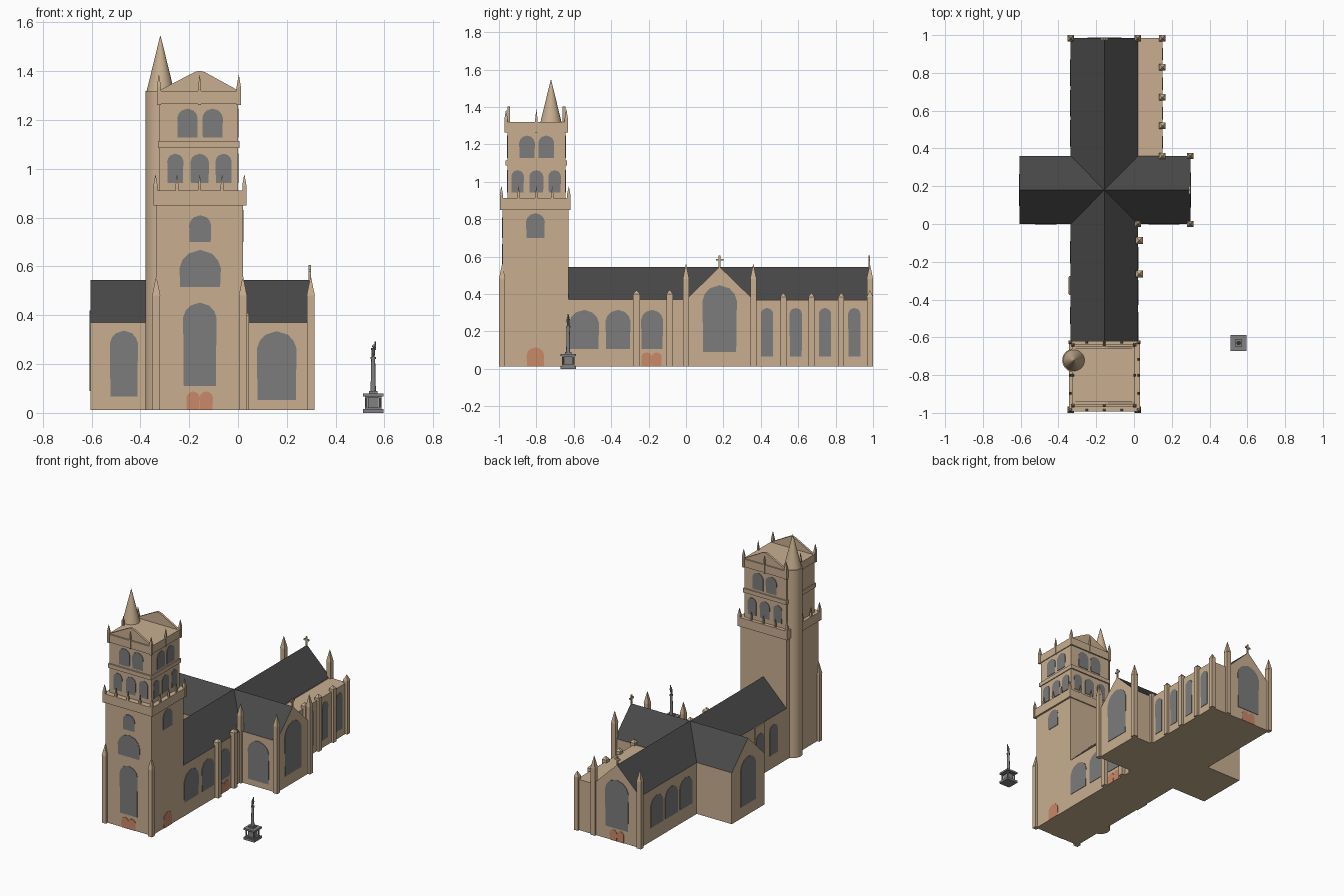
import bpy, bmesh, math
from mathutils import Vector, Matrix

if "Cube" in bpy.data.objects:
    bpy.data.objects.remove(bpy.data.objects["Cube"])


def material(name, r, g, b):
    m = bpy.data.materials.new(name)
    m.diffuse_color = (r, g, b, 1)
    m.use_nodes = True
    m.node_tree.nodes["Principled BSDF"].inputs["Base Color"].default_value = m.diffuse_color
    return m


STONE = material("stone", 0.58, 0.43, 0.28)
SLATE = material("slate", 0.065, 0.065, 0.065)
GLASS = material("glass", 0.2, 0.2, 0.2)
DOOR = material("door_red", 0.58, 0.25, 0.14)
METAL = material("monument_grey", 0.22, 0.22, 0.22)
G = 0.012                       # building ground level
CX, CY, TY = -0.157, 0.18, -0.80  # nave axis, transept axis, tower centre


def finish(name, bm, *mats):
    bmesh.ops.recalc_face_normals(bm, faces=bm.faces[:])
    me = bpy.data.meshes.new(name)
    bm.to_mesh(me)
    bm.free()
    for m in mats:
        me.materials.append(m)
    ob = bpy.data.objects.new(name, me)
    bpy.context.collection.objects.link(ob)
    return ob


def add_box(bm, x0, x1, y0, y1, z0, z1):
    mid = Vector(((x0 + x1) / 2, (y0 + y1) / 2, (z0 + z1) / 2))
    mat = Matrix.Translation(mid) @ Matrix.Diagonal((x1 - x0, y1 - y0, z1 - z0, 1))
    bmesh.ops.create_cube(bm, size=1, matrix=mat)


def box(name, *dims, mat=STONE):
    bm = bmesh.new()
    add_box(bm, *dims)
    return finish(name, bm, mat)


def add_cone(bm, x, y, z0, z1, r0, r1, n, turn=0):
    mat = Matrix.Translation((x, y, (z0 + z1) / 2)) @ Matrix.Rotation(turn, 4, 'Z')
    bmesh.ops.create_cone(bm, cap_ends=True, segments=n, radius1=r0, radius2=r1,
                          depth=z1 - z0, matrix=mat)


def prism(name, profile, axis, a, b, mat, roof=None):
    """Extrude a (u, z) profile along x or y; sloping faces may get a roof material."""
    bm = bmesh.new()
    place = (lambda u, t, z: (t, u, z)) if axis == 'x' else (lambda u, t, z: (u, t, z))
    face = bm.faces.new([bm.verts.new(place(u, a, z)) for u, z in profile])
    ext = bmesh.ops.extrude_face_region(bm, geom=[face])
    move = Vector(place(0, b - a, 0))
    bmesh.ops.translate(bm, vec=move, verts=[v for v in ext['geom'] if isinstance(v, bmesh.types.BMVert)])
    bmesh.ops.recalc_face_normals(bm, faces=bm.faces[:])
    if roof:
        for f in bm.faces:
            if 0.2 < f.normal.z < 0.98:
                f.material_index = 1
    return finish(name, bm, mat, *([roof] if roof else []))


def arch(name, side, plane, u0, u1, z0, z1, mat=GLASS):
    """Thin pointed-arch panel on a wall; side is '+x', '-x', '+y' or '-y'."""
    c, w = (u0 + u1) / 2, u1 - u0
    h = z1 - z0
    k = min(0.45 * w, 0.6 * h)
    half = [(0.48, z0), (0.5, z1 - k), (0.43, z1 - 0.55 * k), (0.28, z1 - 0.2 * k)]
    pts = [(c + s * w, z) for s, z in half] + [(c, z1)] + [(c - s * w, z) for s, z in reversed(half)]
    d = 0.003 if side[0] == '+' else -0.003
    return prism(name, pts, side[1], plane - d, plane + d, mat)


def pinnacle(name, x, y, z0, z1, tip, size):
    """Square shaft with a small cap and a pyramid spire."""
    bm = bmesh.new()
    s = size / 2
    add_box(bm, x - s, x + s, y - s, y + s, z0, z1)
    add_cone(bm, x, y, z1, tip, s * 1.5, 0.001, 4, math.pi / 4)
    return finish(name, bm, STONE)


def cross(name, x, y, z, axis):
    bm = bmesh.new()
    a, t = 0.02, 0.005
    add_box(bm, x - t, x + t, y - t, y + t, z - 0.01, z + 0.06)
    ax, ay = (a, t) if axis == 'x' else (t, a)
    add_box(bm, x - ax, x + ax, y - ay, y + ay, z + 0.033, z + 0.043)
    return finish(name, bm, STONE)


def house(c, half):
    return [(c - half, G), (c + half, G), (c + half, 0.37), (c, 0.545), (c - half, 0.37)]


# Nave, transept and side aisle
prism("nave", house(CX, 0.178), 'y', -0.64, 0.985, STONE, SLATE)
prism("transept", house(CY, 0.18), 'x', -0.605, 0.298, STONE, SLATE)
box("aisle", 0.0, 0.15, 0.35, 0.985, G, 0.365)
box("west_wall_pier", -0.343, -0.33, -0.375, -0.275, G, 0.37)

# Tower stages with bands
for name, x0, x1, y0, y1, z0, z1 in [
        ("tower_shaft", -0.335, 0.02, -0.98, -0.628, G, 0.85),
        ("tower_cornice", -0.345, 0.033, -0.993, -0.62, 0.85, 0.912),
        ("belfry", -0.322, 0.0, -0.955, -0.645, 0.91, 1.09),
        ("belfry_band", -0.328, 0.006, -0.966, -0.636, 1.086, 1.114),
        ("tower_top", -0.322, 0.0, -0.955, -0.645, 1.11, 1.27),
        ("tower_parapet", -0.328, 0.006, -0.966, -0.636, 1.265, 1.32)]:
    box(name, x0, x1, y0, y1, z0, z1)
gable = [(-0.325, 1.3), (0.003, 1.3), (0.003, 1.32), (CX + 0.02, 1.397), (CX, 1.402),
         (CX - 0.02, 1.397), (-0.325, 1.32)]
for name, y in (("tower_gable_front", -0.955), ("tower_gable_back", -0.66)):
    prism(name, gable, 'y', y, y + 0.015, STONE)

# Round stair turret with conical spire
bm = bmesh.new()
add_cone(bm, -0.318, -0.722, G, 1.32, 0.062, 0.062, 32)
add_cone(bm, -0.318, -0.722, 1.32, 1.545, 0.056, 0.001, 32)
turret = finish("stair_turret", bm, STONE)

# Pinnacles round the tower cornice and parapet
for tag, xs, ys, z0, z1, tip in [
        ("cornice", [-0.338, -0.25, CX, -0.065, 0.026], [-0.987, -0.895, TY, -0.715, -0.627], 0.85, 0.93, 0.975),
        ("parapet", [-0.324, CX, 0.003], [-0.962, TY, -0.64], 1.262, 1.335, 1.385)]:
    for x in xs:
        for y in ys:
            on_x, on_y = x in (xs[0], xs[-1]), y in (ys[0], ys[-1])
            near_turret = abs(x + 0.318) < 0.05 and abs(y + 0.722) < 0.05
            if (on_x or on_y) and not near_turret:
                size = 0.017 if on_x and on_y else 0.012
                pinnacle(tag + "_pinnacle", x, y, z0, z1, tip, size)

# Tall corner buttresses and low wall buttresses
for x, y in [(-0.335, -0.983), (0.02, -0.983), (0.298, 0.0), (0.298, 0.36),
             (0.02, 0.0), (0.02, 0.983), (-0.335, 0.983)]:
    pinnacle("corner_buttress", x, y, G, 0.48, 0.56, 0.032)
for y in (0.36, 0.52, 0.67, 0.83, 0.983):
    pinnacle("aisle_buttress", 0.15, y, G, 0.385, 0.42 if y > 0.9 else 0.405, 0.032)
for y in (-0.265, -0.087):
    pinnacle("nave_buttress", 0.028, y, G, 0.40, 0.42, 0.036)
cross("transept_cross", 0.294, CY, 0.545, 'y')
cross("nave_cross", CX, 0.98, 0.545, 'x')

# Tower windows: front, back and right
arch("tower_window_low", '-y', -0.98, -0.225, -0.088, 0.11, 0.452)
arch("tower_window_mid", '-y', -0.98, -0.24, -0.07, 0.515, 0.668)
arch("tower_window_high", '-y', -0.98, -0.2, -0.11, 0.70, 0.81)
arch("tower_window_side", '+x', 0.02, -0.855, -0.755, 0.70, 0.832)
for side, plane, c in (('-y', -0.955, CX), ('+y', -0.645, CX), ('+x', 0.0, TY)):
    for k in (-0.1, 0, 0.098):
        w = 0.038 if k == 0 else 0.033
        arch("belfry_window", side, plane, c + k - w, c + k + w, 0.942, 1.062)
    for k in (-0.05, 0.053):
        arch("tower_top_window", side, plane, c + k - 0.042, c + k + 0.042, 1.128, 1.247)

# Nave, aisle and transept windows
for u0, u1, z0 in ((-0.625, -0.465, 0.107), (-0.43, -0.297, 0.107), (-0.24, -0.123, 0.107)):
    arch("nave_window", '+x', 0.021, u0, u1, z0, 0.315)
arch("nave_window_west", '-x', -0.335, -0.53, -0.44, 0.107, 0.315)
arch("nave_window_west", '-x', -0.343, -0.37, -0.28, 0.107, 0.315)
arch("nave_window_west", '-x', -0.335, -0.21, -0.09, 0.107, 0.315)
for u0, u1 in ((0.41, 0.55), (0.57, 0.71), (0.73, 0.87)):
    arch("choir_window_west", '-x', -0.335, u0, u1, 0.107, 0.315)
for y in (0.433, 0.587, 0.743, 0.9):
    arch("aisle_window", '+x', 0.15, y - 0.033, y + 0.033, 0.065, 0.325)
arch("transept_window_east", '+x', 0.298, 0.088, 0.272, 0.09, 0.447)
arch("transept_window_west", '-x', -0.605, 0.095, 0.265, 0.09, 0.42)
arch("transept_window_front", '-y', 0.0, -0.525, -0.41, 0.068, 0.337)
arch("transept_window_front", '-y', 0.0, 0.077, 0.24, 0.053, 0.335)
arch("choir_window_end", '+y', 0.985, CX - 0.09, CX + 0.09, 0.1, 0.44)

# Doors: paired arched leaves, single door on the tower side
for side, plane, c in (('-y', -0.98, CX), ('+x', 0.021, -0.184), ('+y', 0.985, CX)):
    for k in (-0.027, 0.027):
        arch("double_door", side, plane, c + k - 0.027, c + k + 0.027, G, 0.088, DOOR)
arch("tower_side_door", '+x', 0.02, -0.852, -0.758, G, 0.115, DOOR)

# Monument: stepped pedestal with corner posts, column and figure
MX, MY = 0.554, -0.63
bm = bmesh.new()
for h, z0, z1 in ((0.042, 0, 0.016), (0.034, 0.016, 0.022), (0.022, 0.02, 0.068),
                  (0.034, 0.062, 0.068), (0.042, 0.068, 0.08), (0.018, 0.08, 0.09)):
    add_box(bm, MX - h, MX + h, MY - h, MY + h, z0, z1)
for sx in (-1, 1):
    for sy in (-1, 1):
        add_cone(bm, MX + sx * 0.028, MY + sy * 0.028, 0.02, 0.065, 0.005, 0.005, 8)
finish("monument_pedestal", bm, METAL)
bm = bmesh.new()
add_cone(bm, MX, MY, 0.085, 0.22, 0.011, 0.008, 16)
add_cone(bm, MX, MY, 0.22, 0.228, 0.012, 0.012, 16)
column = finish("monument_column", bm, METAL)
bm = bmesh.new()
add_cone(bm, MX, MY, 0.226, 0.265, 0.006, 0.009, 10)
bmesh.ops.create_uvsphere(bm, u_segments=10, v_segments=8, radius=0.007,
                          matrix=Matrix.Translation((MX + 0.002, MY, 0.273)))
add_cone(bm, MX + 0.008, MY, 0.258, 0.292, 0.004, 0.003, 8)
figure = finish("monument_figure", bm, METAL)

# Smooth the round parts only
bpy.ops.object.select_all(action='DESELECT')
for ob in (turret, column, figure):
    ob.select_set(True)
bpy.context.view_layer.objects.active = turret
bpy.ops.object.shade_smooth_by_angle(angle=math.radians(35))
